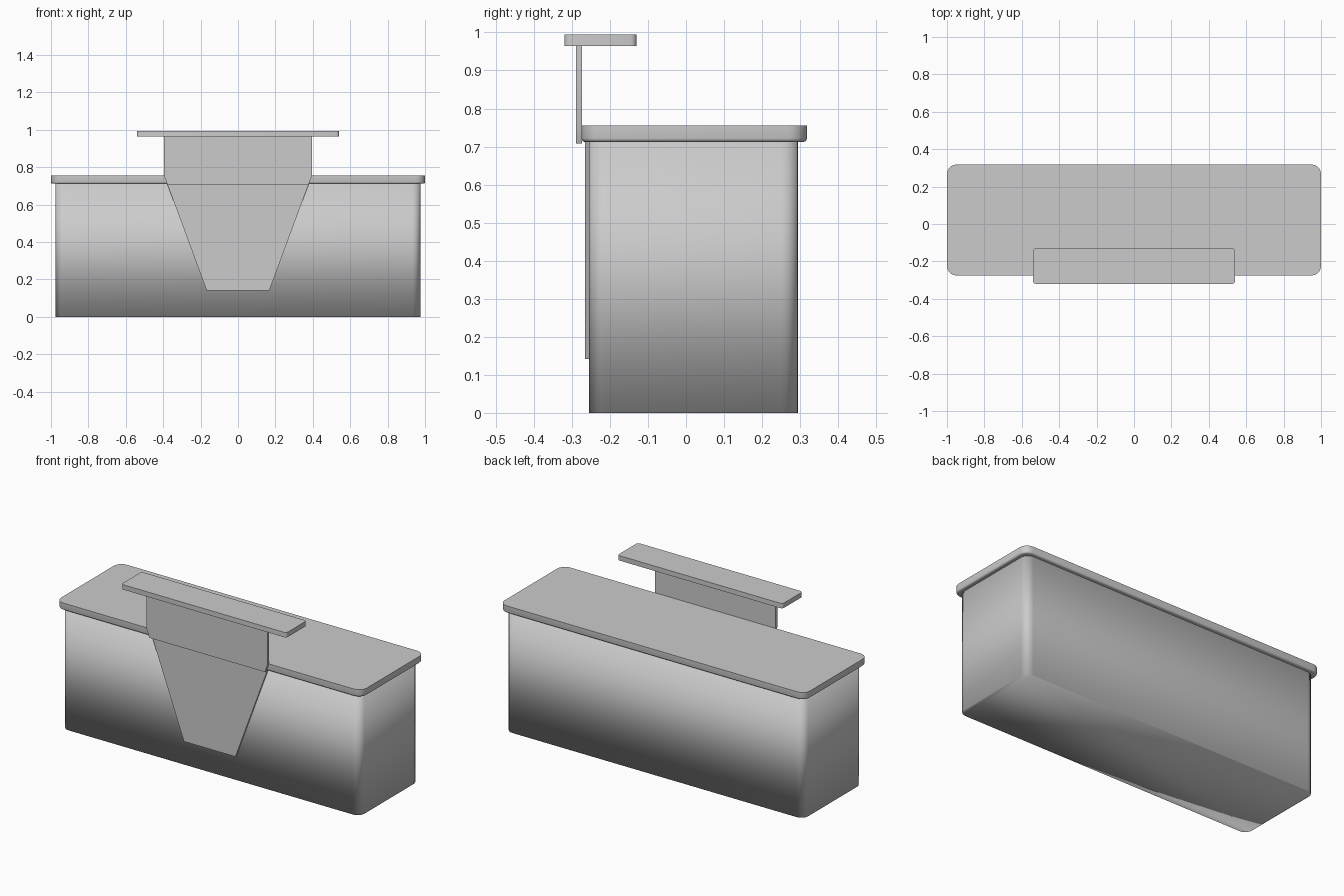
import bpy, bmesh, math

if "Cube" in bpy.data.objects:
    bpy.data.objects.remove(bpy.data.objects["Cube"])


def finish(bm, name, angle=None):
    bmesh.ops.recalc_face_normals(bm, faces=bm.faces)
    mesh = bpy.data.meshes.new(name)
    bm.to_mesh(mesh)
    bm.free()
    obj = bpy.data.objects.new(name, mesh)
    bpy.context.collection.objects.link(obj)
    bpy.ops.object.select_all(action='DESELECT')
    obj.select_set(True)
    bpy.context.view_layer.objects.active = obj
    if angle is None:
        bpy.ops.object.shade_smooth()
    else:
        bpy.ops.object.shade_smooth_by_angle(angle=math.radians(angle))
    return obj


def rounded_box(name, lo, hi, radius, segments=5, angle=40, soft_bottom=0):
    bm = bmesh.new()
    bmesh.ops.create_cube(bm, size=1)
    for v in bm.verts:
        v.co = [lo[i] + (v.co[i] + 0.5) * (hi[i] - lo[i]) for i in range(3)]
    # round the upright corners
    edges = [e for e in bm.edges if abs(e.verts[0].co.z - e.verts[1].co.z) > 1e-4]
    bmesh.ops.bevel(bm, geom=edges, offset=radius, segments=segments,
                    profile=0.5, affect='EDGES')
    # soften the lower rim
    if soft_bottom:
        edges = [e for e in bm.edges if all(v.co.z < lo[2] + 1e-4 for v in e.verts)]
        bmesh.ops.bevel(bm, geom=edges, offset=soft_bottom, segments=3,
                        profile=0.5, affect='EDGES')
    return finish(bm, name, angle)


def plate(name, outline, y_front, y_back):
    bm = bmesh.new()
    points = outline + [(-x, z) for x, z in reversed(outline)]
    face = bm.faces.new([bm.verts.new((x, y_front, z)) for x, z in points])
    ret = bmesh.ops.extrude_face_region(bm, geom=[face])
    for v in ret['geom']:
        if isinstance(v, bmesh.types.BMVert):
            v.co.y = y_back
    return finish(bm, name, 30)


# Container with softly shaded walls and base
rounded_box("container_body", (-0.975, -0.255, 0), (0.975, 0.295, 0.72), 0.045, angle=None)

# Overhanging lid
rounded_box("lid", (-1, -0.275, 0.712), (1, 0.318, 0.755), 0.05, soft_bottom=0.01)

# Tapered front panel and the upright plate continuing above it
plate("front_panel", [(0.168, 0.142), (0.379, 0.712)], -0.265, -0.25)
plate("upright_plate", [(0.378, 0.708), (0.395, 0.755), (0.395, 0.97)], -0.289, -0.274)

# Flat top shelf
rounded_box("top_shelf", (-0.54, -0.32, 0.965), (0.54, -0.13, 0.994), 0.015, segments=3)
